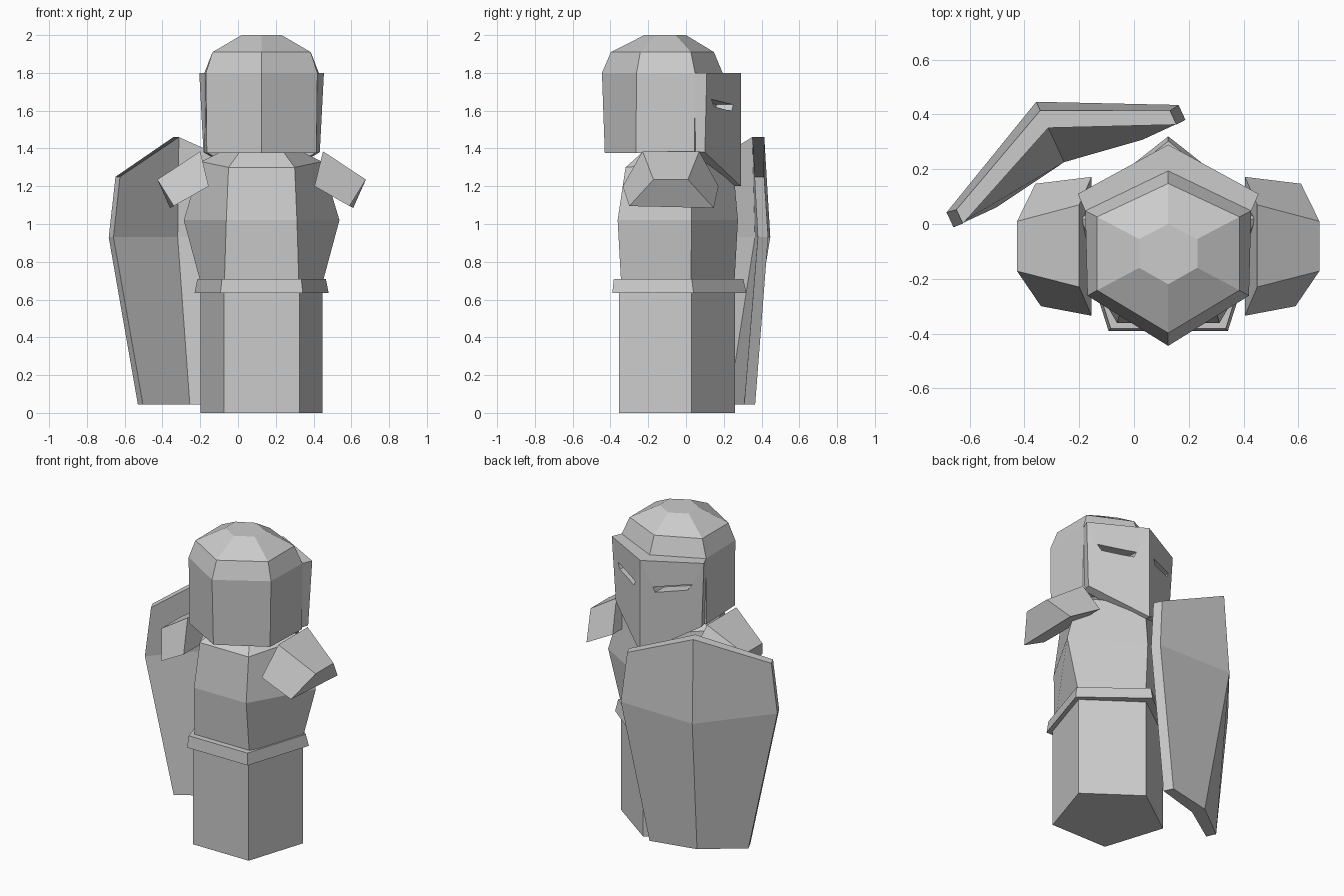
import bpy, bmesh
from mathutils import Vector

if "Cube" in bpy.data.objects:
    bpy.data.objects.remove(bpy.data.objects["Cube"])

CX = 0.125  # symmetry axis of the figure


def loft(name, rings):
    """Closed faceted solid skinned through rings of equal point count."""
    bm = bmesh.new()
    loops = [[bm.verts.new(p) for p in r] for r in rings]
    n = len(loops[0])
    for a, b in zip(loops, loops[1:]):
        for i in range(n):
            j = (i + 1) % n
            bm.faces.new((a[i], a[j], b[j], b[i]))
    bm.faces.new(loops[0])
    bm.faces.new(loops[-1])
    bmesh.ops.recalc_face_normals(bm, faces=bm.faces)
    me = bpy.data.meshes.new(name)
    bm.to_mesh(me)
    bm.free()
    ob = bpy.data.objects.new(name, me)
    bpy.context.collection.objects.link(ob)
    return ob


def pent(z, front, side, yf, ys, yb, zs=None):
    """Pentagon with a flat front and a pointed back."""
    zs = z if zs is None else zs
    return [(CX + front, yf, z), (CX + side, ys, zs), (CX, yb, z),
            (CX - side, ys, zs), (CX - front, yf, z)]


def hexa(z, w1, w2, yf, y1, y2, yb):
    """Hexagon pointed at front and back."""
    return [(CX, yf, z), (CX + w1, y1, z), (CX + w2, y2, z), (CX, yb, z),
            (CX - w2, y2, z), (CX - w1, y1, z)]


# Body
loft("skirt", [pent(z, 0.2, 0.323, -0.355, 0.028, 0.26) for z in (0, 0.66)])
loft("belt", [pent(0.635, 0.218, 0.355, -0.39, 0.04, 0.32),
              pent(0.71, 0.21, 0.34, -0.382, 0.03, 0.303)])
loft("torso", [pent(0.66, 0.198, 0.315, -0.342, 0.025, 0.255),
               pent(1.02, 0.187, 0.412, -0.362, 0.03, 0.275),
               pent(1.3, 0.175, 0.32, -0.32, 0.02, 0.25, 1.33),
               pent(1.39, 0.11, 0.2, -0.22, 0.0, 0.14)])

# Helmet
loft("helmet", [hexa(1.375, 0.29, 0.303, -0.43, -0.265, 0.045, 0.19),
                hexa(1.8, 0.295, 0.303, -0.445, -0.262, 0.048, 0.194),
                hexa(1.91, 0.26, 0.26, -0.398, -0.242, 0.026, 0.148),
                hexa(2.0, 0.106, 0.106, -0.22, -0.16, -0.055, 0.0)])


# Pointed visor with two eye slits
def visor_end(s):
    return [(CX + s * 0.33, 0.11, 1.8), (CX + s * 0.308, 0.10, 1.38),
            (CX + s * 0.29, 0.04, 1.38), (CX + s * 0.302, 0.045, 1.8)]


apex = [(CX, 0.29, 1.8), (CX, 0.29, 1.2), (CX, 0.2, 1.2), (CX, 0.19, 1.8)]
visor = loft("visor", [visor_end(-1), apex, visor_end(1)])
SLIT = [(0.27, 1.66), (0.065, 1.632), (0.078, 1.598), (0.245, 1.622)]
for s in (-1, 1):
    cutter = loft("eye_slit_cutter", [[(CX + s * d, y, z) for d, z in SLIT]
                                      for y in (0.0, 0.5)])
    cutter.hide_render = True
    cutter.hide_viewport = True
    mod = visor.modifiers.new("eye_slit", "BOOLEAN")
    mod.operation = "DIFFERENCE"
    mod.object = cutter

# Stub arms
INNER = [(0.325, 0.07, 1.385), (0.325, -0.23, 1.385),
         (0.28, -0.335, 1.2), (0.28, 0.172, 1.2)]
OUTER = [(0.552, 0.01, 1.235), (0.552, -0.172, 1.235),
         (0.465, -0.3, 1.095), (0.485, 0.147, 1.085)]
for s in (-1, 1):
    loft("left_arm" if s < 0 else "right_arm",
         [[(CX + s * x, y, z) for x, y, z in r] for r in (INNER, OUTER)])

# Folded shield: rows of half width, edge height, spine height, depths
M, U, N = Vector((-0.25, 0.215, 0)), Vector((0.907, 0.42, 0)), Vector((-0.42, 0.907, 0))
ROWS = [(0.295, 0.045, 0.045, 0.03, -0.034, 0.095, 0.012),
        (0.467, 0.93, 0.93, 0.026, -0.034, 0.255, 0.165),
        (0.43, 1.25, 1.46, 0.02, -0.036, 0.22, 0.15)]
rings = []
for w, ze, zs, eo, ei, so, si in ROWS:
    pts = [(-w, eo, ze), (0, so, zs), (w, eo, ze), (w, ei, ze), (0, si, zs), (-w, ei, ze)]
    rings.append([M + U * u + N * d + Vector((0, 0, z)) for u, d, z in pts])
loft("shield", rings)
